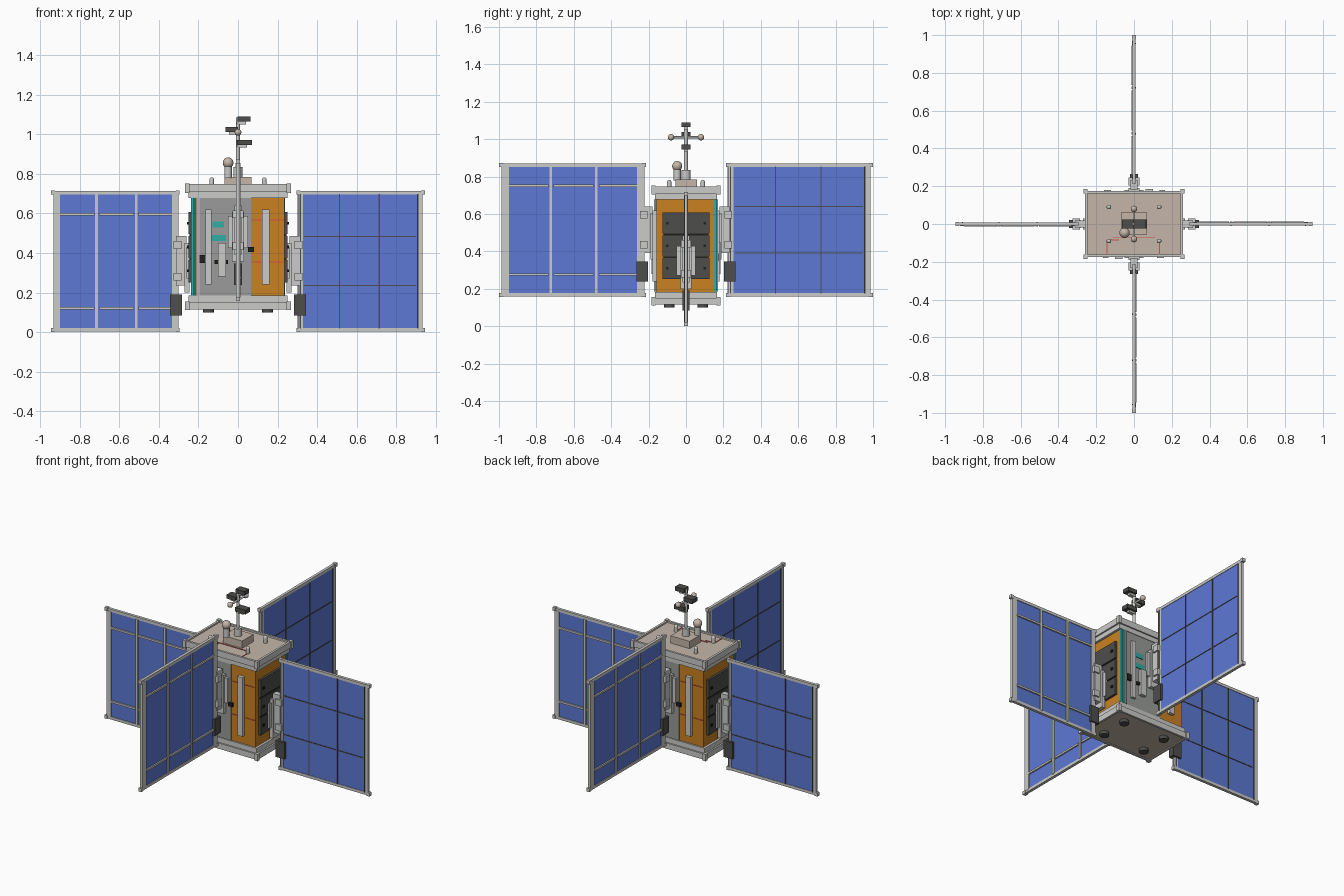
import bpy, bmesh, math
from mathutils import Matrix, Vector

if "Cube" in bpy.data.objects:
    bpy.data.objects.remove(bpy.data.objects["Cube"])


def mat(name, r, g, b):
    m = bpy.data.materials.new(name)
    m.diffuse_color = (r, g, b, 1)
    m.use_nodes = True
    m.node_tree.nodes["Principled BSDF"].inputs["Base Color"].default_value = m.diffuse_color
    return m


BLUE = mat("cell_blue", 0.11, 0.19, 0.66)
ORANGE = mat("foil_orange", 0.60, 0.22, 0.015)
LIGHT = mat("light_grey", 0.60, 0.60, 0.59)
MID = mat("mid_grey", 0.32, 0.33, 0.32)
DARK = mat("dark_grey", 0.075, 0.075, 0.072)
BLACK = mat("black", 0.015, 0.015, 0.015)
BEIGE = mat("beige", 0.56, 0.47, 0.40)
TEAL = mat("teal", 0.03, 0.42, 0.38)
RED = mat("red", 0.65, 0.08, 0.05)


def finish(name, bm, material, angle=0, smooth=False):
    bm.transform(Matrix.Rotation(angle, 4, 'Z'))
    me = bpy.data.meshes.new(name)
    bm.to_mesh(me)
    bm.free()
    me.materials.append(material)
    ob = bpy.data.objects.new(name, me)
    bpy.context.collection.objects.link(ob)
    if smooth:
        bpy.ops.object.select_all(action='DESELECT')
        ob.select_set(True)
        bpy.context.view_layer.objects.active = ob
        bpy.ops.object.shade_smooth_by_angle()


def boxes(name, material, items, angle=0):
    """Each item is x0, x1, y0, y1, z0, z1."""
    bm = bmesh.new()
    for x0, x1, y0, y1, z0, z1 in items:
        m = Matrix.Translation(((x0 + x1) / 2, (y0 + y1) / 2, (z0 + z1) / 2))
        s = Matrix.Diagonal((abs(x1 - x0), abs(y1 - y0), abs(z1 - z0), 1))
        bmesh.ops.create_cube(bm, size=1, matrix=m @ s)
    finish(name, bm, material, angle)


def rods(name, material, items, angle=0):
    """Each item is start, end, radius."""
    bm = bmesh.new()
    for a, b, r in items:
        a, b = Vector(a), Vector(b)
        rot = (b - a).to_track_quat('Z', 'Y').to_matrix().to_4x4()
        bmesh.ops.create_cone(bm, cap_ends=True, segments=16, radius1=r, radius2=r,
                              depth=(b - a).length, matrix=Matrix.Translation((a + b) / 2) @ rot)
    finish(name, bm, material, angle, True)


def balls(name, material, items):
    bm = bmesh.new()
    for c, r in items:
        bmesh.ops.create_uvsphere(bm, u_segments=20, v_segments=12, radius=r,
                                  matrix=Matrix.Translation(c))
    finish(name, bm, material, 0, True)


def rim(hx, hy, w, z0, z1):
    return [(-hx, hx, -hy, -hy + w, z0, z1), (-hx, hx, hy - w, hy, z0, z1),
            (-hx, -hx + w, -hy + w, hy - w, z0, z1), (hx - w, hx, -hy + w, hy - w, z0, z1)]


def corners(hx, hy, w, z0, z1):
    return [(sx * hx, sx * (hx - w), sy * hy, sy * (hy - w), z0, z1)
            for sx in (-1, 1) for sy in (-1, 1)]


# Body and end decks
boxes("body", ORANGE, [(-.235, .235, -.158, .158, .17, .69)])
boxes("body_collars", LIGHT, [(-.25, .25, -.167, .167, .15, .184), (-.25, .25, -.167, .167, .678, .712)])
boxes("top_deck", BEIGE, [(-.25, .25, -.165, .165, .71, .738)])
boxes("top_rim", LIGHT, rim(.26, .176, .014, .708, .748) + corners(.268, .184, .022, .704, .752))
boxes("bottom_deck", BEIGE, [(-.25, .25, -.165, .165, .12, .15)])
boxes("bottom_rim", LIGHT, rim(.26, .176, .014, .115, .152) + corners(.268, .184, .022, .112, .155))
rods("bottom_feet", DARK, [((x, y, .10), (x, y, .13), .028) for x in (-.15, .15) for y in (-.09, .09)])

# Equipment on the two long faces, the back repeating the front half a turn round
for side, ang in (("front", 0), ("back", math.pi)):
    boxes(side + "_backing_plate", MID, [(-.21, .065, -.163, -.155, .185, .678)], ang)
    boxes(side + "_teal_strips", TEAL, [(-.238, -.226, -.166, -.15, .185, .678),
                                        (-.222, -.212, -.166, -.155, .185, .678),
                                        (-.16, -.06, -.168, -.16, .46, .49),
                                        (-.13, -.07, -.168, -.16, .53, .56)], ang)
    boxes(side + "_bars", LIGHT, [(.122, .158, -.18, -.155, .24, .62),
                                  (-.165, -.135, -.18, -.155, .24, .62),
                                  (-.205, -.195, -.17, -.155, .185, .678),
                                  (-.10, -.06, -.185, -.16, .28, .45)], ang)
    boxes(side + "_connectors", BLACK, [(-.195, -.165, -.175, -.16, .35, .39),
                                        (-.12, -.05, -.172, -.16, .345, .365),
                                        (.05, .08, -.172, -.155, .405, .43)], ang)
    boxes(side + "_wires", RED, [(.06, .235, -.161, -.155, .565, .569),
                                 (.06, .235, -.161, -.155, .353, .357)], ang)
    # Dark radiator on the short face
    boxes(side + "_radiator", DARK, [(.23, .25, -.125, .125, z, z + .112)
                                     for z in (.252, .374, .496)], ang)
    boxes(side + "_radiator_gaps", BLACK, [(.23, .245, -.12, .12, .255, .605)]
          + [(.245, .258, y - .007, y + .007, z - .007, z + .007)
             for y in (-.1, .1) for z in (.31, .43, .55)], ang)

# Four solar wings, each built along +x then turned
for i, name in enumerate(("right", "back", "left", "front")):
    ang = i * math.pi / 2
    d, L, z = ((.295, .65, 0), (.215, .785, .156))[i % 2]
    X = lambda f: d + f * L
    boxes(name + "_wing_cells", BLUE, [(X(.04), X(.945), -.006, .005, z + .015, z + .70)], ang)
    # Frame: long rails with end caps, and uprights
    boxes(name + "_wing_frame", LIGHT,
          [(X(.02), X(.99), -.009, .009, z + a, z + a + .018) for a in (.003, .696)]
          + [(X(a), X(b), -.009, .009, z + .015, z + .70) for a, b in ((.015, .05), (.95, .982))]
          + [(X(a), X(b), -.011, .011, z + c, z + c + .022)
             for a, b in ((0, .03), (.97, 1)) for c in (0, .695)], ang)
    # Thin dark seams on the cell side
    boxes(name + "_wing_seams", DARK,
          [(X(f) - .003, X(f) + .003, -.0105, -.004, z + .018, z + .698) for f in (.03, .335, .645, .943)]
          + [(X(.06), X(.93), -.0085, -.004, z + a - .003, z + a + .003) for a in (.235, .484)], ang)
    # Ribs on the rear side
    boxes(name + "_wing_ribs", LIGHT,
          [(X(f) - .007, X(f) + .007, .003, .012, z + .018, z + .698) for f in (.338, .646)]
          + [(X(a), X(b), .003, .014, z + c - .006, z + c + .006)
             for a, b in ((.055, .32), (.356, .628), (.664, .93)) for c in (.12, .595)]
          + [(X(.93), X(.965), .003, .01, z + .015, z + .70), (X(.01), X(.06), .003, .01, z + .015, z + .70)], ang)
    # Hinge bracket and drive box
    boxes(name + "_hinge", LIGHT,
          [(d - .07, d - .035, -.05, .05, z + .27, z + .43),
           (d - .05, d - .025, -.03, .03, z + .20, z + .45),
           (d - .035, d + .018, -.018, .018, z + .235, z + .485),
           (d - .01, d + .03, -.028, .028, z + .26, z + .30),
           (d - .01, d + .03, -.028, .028, z + .42, z + .46)], ang)
    boxes(name + "_drive_box", DARK, [(d - .012, d + .05, -.02, .02, z + .083, z + .19)], ang)

# Pedestal, pins and wires on the top deck
boxes("pedestal", BEIGE, [(-.068, .068, -.055, .06, .735, .785)])
rods("deck_pins", LIGHT, [((x, y, .73), (x, y, .77), .012) for x in (-.133, .133) for y in (-.09, .09)])
balls("pin_caps", LIGHT, [((x, y, .77), .012) for x in (-.133, .133) for y in (-.09, .09)])
boxes("deck_wires", RED, [(-.11, .11, -.072, -.068, .736, .741), (-.145, -.14, -.165, -.09, .736, .741),
                          (-.14, -.08, -.087, -.083, .736, .741), (.133, .137, -.165, -.09, .736, .741)])

# Mast with cross arm, sensor boxes and ball antenna
rods("mast", LIGHT, [((0, 0, .78), (0, 0, 1.085), .010), ((0, 0, .78), (0, 0, .835), .024),
                     ((0, -.08, 1.01), (0, .08, 1.01), .006),
                     ((-.05, -.047, .78), (-.05, -.047, .84), .019)])
balls("antenna_balls", BEIGE, [((-.05, -.047, .856), .027), ((0, -.08, 1.01), .017), ((0, .08, 1.01), .017)])
boxes("sensor_boxes", DARK, [(-.002, .062, -.024, .024, 1.064, 1.09),
                             (-.064, 0, -.024, .024, 1.012, 1.038),
                             (-.004, .07, -.024, .024, .945, .972)])
boxes("sensor_mounts", LIGHT, [(-.005, .04, -.012, .012, 1.05, 1.065), (-.045, .005, -.012, .012, 1.0, 1.013),
                               (-.005, .045, -.012, .012, .932, .946)])
